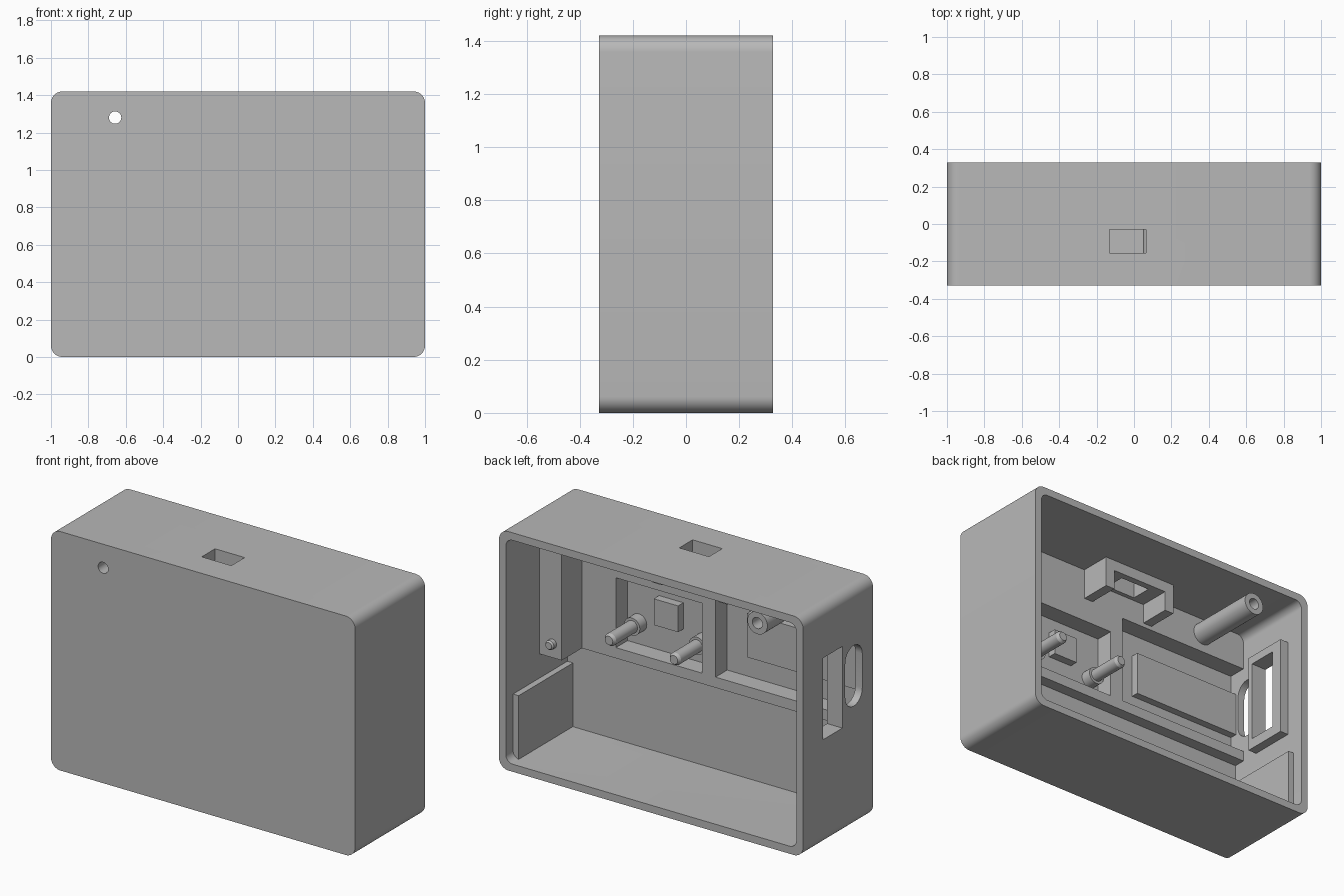
import bpy, bmesh, math
from mathutils import Matrix

if "Cube" in bpy.data.objects:
    bpy.data.objects.remove(bpy.data.objects["Cube"])

grey = bpy.data.materials.new("light grey plastic")
grey.diffuse_color = (0.48, 0.48, 0.48, 1)
grey.use_nodes = True
grey.node_tree.nodes["Principled BSDF"].inputs["Base Color"].default_value = grey.diffuse_color


def finish(name, bm):
    bmesh.ops.recalc_face_normals(bm, faces=bm.faces)
    me = bpy.data.meshes.new(name)
    bm.to_mesh(me)
    bm.free()
    me.materials.append(grey)
    ob = bpy.data.objects.new(name, me)
    bpy.context.collection.objects.link(ob)
    return ob


def prism(name, x, y, z, r_low=0.0, r_top=0.0, seg=10):
    """Box between ranges, with corners rounded in the xz plane."""
    pts = []
    corners = [(x[1], z[1], -1, -1, r_top, 0), (x[0], z[1], 1, -1, r_top, 90),
               (x[0], z[0], 1, 1, r_low, 180), (x[1], z[0], -1, 1, r_low, 270)]
    for cx, cz, sx, sz, r, a0 in corners:
        if r == 0:
            pts.append((cx, cz))
            continue
        for i in range(seg + 1):
            a = math.radians(a0 + 90 * i / seg)
            pts.append((cx + sx * r + r * math.cos(a), cz + sz * r + r * math.sin(a)))
    bm = bmesh.new()
    near = [bm.verts.new((px, y[0], pz)) for px, pz in pts]
    far = [bm.verts.new((px, y[1], pz)) for px, pz in pts]
    bm.faces.new(near)
    bm.faces.new(far[::-1])
    n = len(pts)
    for i in range(n):
        j = (i + 1) % n
        bm.faces.new((near[i], far[i], far[j], near[j]))
    return finish(name, bm)


def rod(name, x, z, profile, seg=32):
    """Round part along y; profile is a list of (y, radius)."""
    bm = bmesh.new()
    rings = [[bm.verts.new((x + r * math.cos(2 * math.pi * i / seg), y,
                            z + r * math.sin(2 * math.pi * i / seg)))
              for i in range(seg)] for y, r in profile]
    for a, b in zip(rings, rings[1:]):
        for i in range(seg):
            j = (i + 1) % seg
            bm.faces.new((a[i], a[j], b[j], b[i]))
    bm.faces.new(rings[0])
    bm.faces.new(rings[-1])
    return finish(name, bm)


def cut(ob, *cutters):
    """Subtract cutters in turn and bake the result."""
    bpy.context.view_layer.objects.active = ob
    for c in cutters:
        m = ob.modifiers.new("cut", 'BOOLEAN')
        m.operation, m.solver, m.object = 'DIFFERENCE', 'EXACT', c
        bpy.ops.object.modifier_apply(modifier=m.name)
    return ob


# Cutters
IN = 0.955
FLOOR = -0.29
side_slot = prism("side_slot_cutter", (-1.1, -0.85), (-0.04, 0.14), (0.63, 1.115))
top_slot = prism("top_slot_cutter", (-0.13, 0.065), (-0.155, -0.03), (1.25, 1.6))
screw_hole = rod("screw_hole_cutter", -0.657, 1.28, [(-0.5, 0.033), (0.5, 0.033)])
oval = prism("oval_cutter", (-0.08, 0.08), (-0.1, 0.1), (-0.18, 0.18), 0.0799, 0.0799)
oval.data.transform(Matrix.Translation((-1.0, -0.147, 0.90)) @ Matrix.Rotation(math.pi / 2, 4, 'Z'))
cavity = prism("cavity_cutter", (-IN, IN), (-0.18, 0.5), (0.045, 1.375), 0.045, 0.045)
lower_bay = prism("lower_bay_cutter", (-IN, IN), (-0.25, 0.4), (0.045, 0.567), 0.045, 0)
pocket_a = prism("pocket_a_cutter", (0.02, 0.587), (FLOOR, 0.1), (0.63, 1.045))
pocket_b = prism("pocket_b_cutter", (-IN, -0.068), (FLOOR, 0.1), (0.63, 1.165))
cutters = [side_slot, top_slot, screw_hole, oval, cavity, lower_bay, pocket_a, pocket_b]

# Main shell, open at the back
shell = prism("case_shell", (-1, 1), (-0.328, 0.328), (0, 1.42), 0.062, 0.062)
cut(shell, cavity, lower_bay, pocket_a, pocket_b, screw_hole, top_slot, side_slot, oval)

# Tube around the front hole
tube = rod("hole_tube", -0.657, 1.28, [(-0.2, 0.066), (0.268, 0.066)])
cut(tube, screw_hole)

# Raised frame around the side slot
frame = prism("side_slot_frame", (-0.97, -0.9), (-0.07, 0.21), (0.567, 1.165))
cut(frame, side_slot)

# Switch holder under the top slot
holder = prism("switch_holder", (-0.28, 0.213), (-0.19, 0.01), (1.31, 1.39))
cut(holder, top_slot)
for side, x in (("left", (0.153, 0.213)), ("right", (-0.28, -0.22))):
    prism("switch_holder_wall_" + side, x, (-0.19, 0.01), (1.19, 1.39))

# Pads on the pocket floors
prism("square_pad", (0.22, 0.38), (FLOOR - 0.01, -0.24), (0.797, 0.953))
prism("board_pad", (-0.965, -0.23), (FLOOR - 0.01, -0.245), (0.767, 1.028))

# Mounting pins with collars
for i, x in enumerate((0.513, 0.086)):
    rod("mounting_pin_%d" % (i + 1), x, 0.757,
        [(FLOOR - 0.01, 0.052), (-0.225, 0.052), (-0.225, 0.037),
         (-0.025, 0.037), (-0.008, 0.026)])

# Corner post with a small peg
prism("corner_post", (0.81, 0.965), (-0.19, 0.01), (0.567, 1.385))
rod("corner_peg", 0.872, 0.65, [(0.0, 0.028), (0.035, 0.028), (0.045, 0.02)], 24)

# Side ribs in the lower bay
for side, s in (("left", -1), ("right", 1)):
    prism("lower_rib_" + side, tuple(sorted((s * 0.918, s * 0.965))), (-0.26, 0.26), (0.035, 0.424))

for c in cutters:
    bpy.data.objects.remove(c)

for ob in bpy.context.scene.objects:
    ob.select_set(True)
bpy.context.view_layer.objects.active = shell
bpy.ops.object.shade_smooth_by_angle(angle=math.radians(30))
